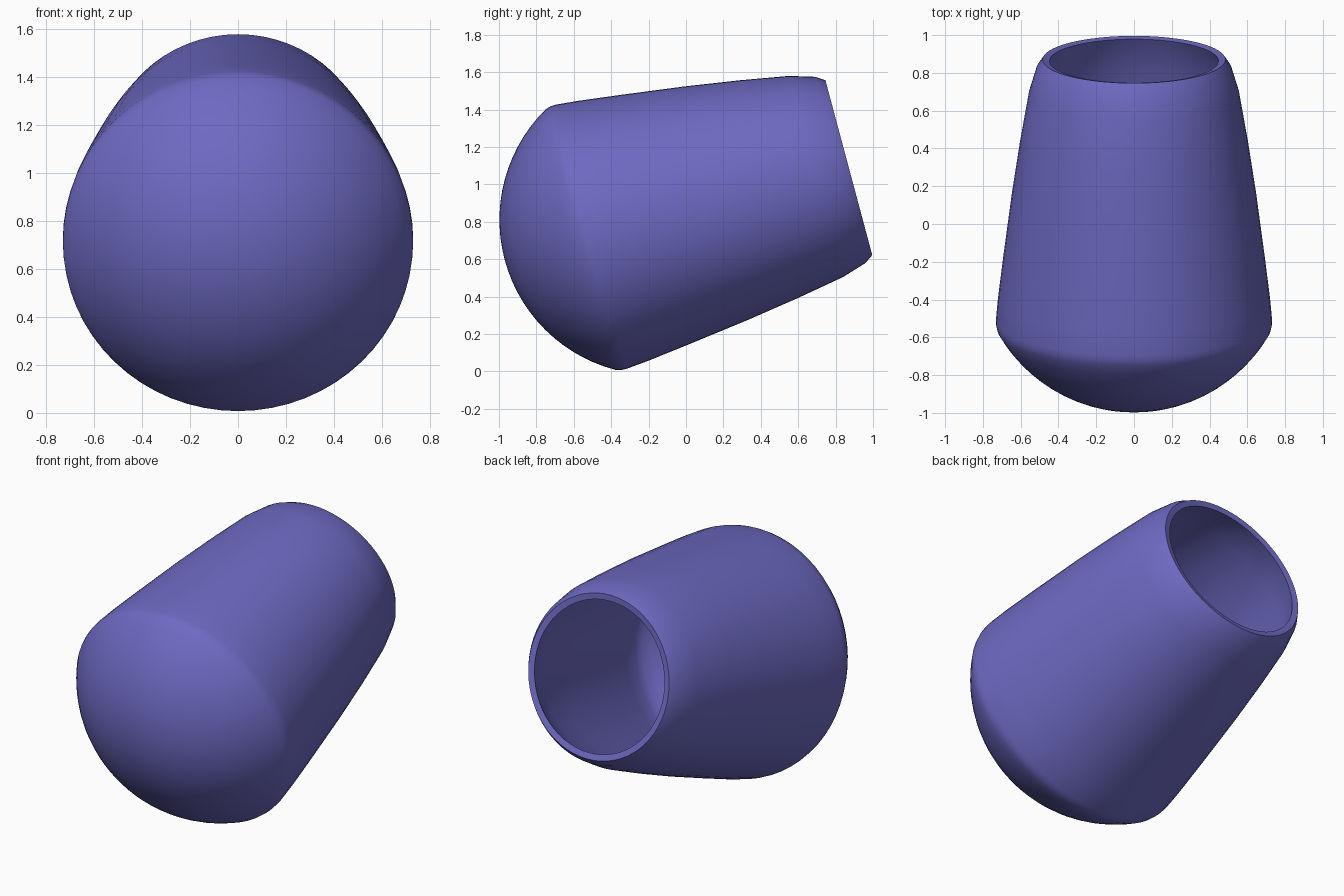
import bpy, bmesh, math
from mathutils import Matrix, Vector

if "Cube" in bpy.data.objects:
    bpy.data.objects.remove(bpy.data.objects["Cube"])

SEG = 64
TILT = math.radians(15)
C = Vector((0, -0.555, 0.707))        # centre of the widest ring

mat = bpy.data.materials.new("violet_blue")
mat.diffuse_color = (0.153, 0.144, 0.54, 1)
mat.use_nodes = True
mat.node_tree.nodes["Principled BSDF"].inputs["Base Color"].default_value = mat.diffuse_color


def cap(radius, offset, rim_angle, steps=14):
    """Spherical cap profile from the pole outwards, as (radius, axis position)."""
    return [(radius * math.sin(rim_angle * i / steps),
             offset - radius * math.cos(rim_angle * i / steps)) for i in range(steps + 1)]


# closed profile: outer dome, tapered wall, bevelled lip, then back down the inside
outer = cap(0.829, 0.40, 1.057)
outer += [(0.730, 0.022), (0.731, 0.05), (0.720, 0.17), (0.692, 0.397), (0.646, 0.748),
          (0.603, 1.03), (0.557, 1.293), (0.516, 1.428), (0.484, 1.476)]
inner = [(0.447, 1.468), (0.480, 1.40), (0.523, 1.27), (0.570, 1.02), (0.616, 0.745),
         (0.662, 0.397), (0.690, 0.17), (0.700, 0.05)]
inner += cap(0.799, 0.40, 1.04)[::-1]
profile = outer + inner

# revolve round the axis, merging the poles
bm = bmesh.new()
rings = []
for r, s in profile:
    if r < 1e-5:
        rings.append([bm.verts.new((0, 0, s))] * SEG)
    else:
        rings.append([bm.verts.new((r * math.cos(2 * math.pi * k / SEG),
                                    r * math.sin(2 * math.pi * k / SEG), s))
                      for k in range(SEG)])
for a, b in zip(rings, rings[1:]):
    for k in range(SEG):
        n = (k + 1) % SEG
        bm.faces.new(dict.fromkeys([a[k], a[n], b[n], b[k]]))
bmesh.ops.recalc_face_normals(bm, faces=bm.faces)

# lay the axis towards the back, rising 15 degrees
bm.transform(Matrix.Translation(C) @ Matrix.Rotation(TILT - math.pi / 2, 4, 'X'))
me = bpy.data.meshes.new("tilted_cup")
bm.to_mesh(me)
bm.free()
me.materials.append(mat)
cup = bpy.data.objects.new("tilted_cup", me)
bpy.context.collection.objects.link(cup)
bpy.context.view_layer.objects.active = cup
cup.select_set(True)
bpy.ops.object.shade_smooth_by_angle(angle=math.radians(30))
